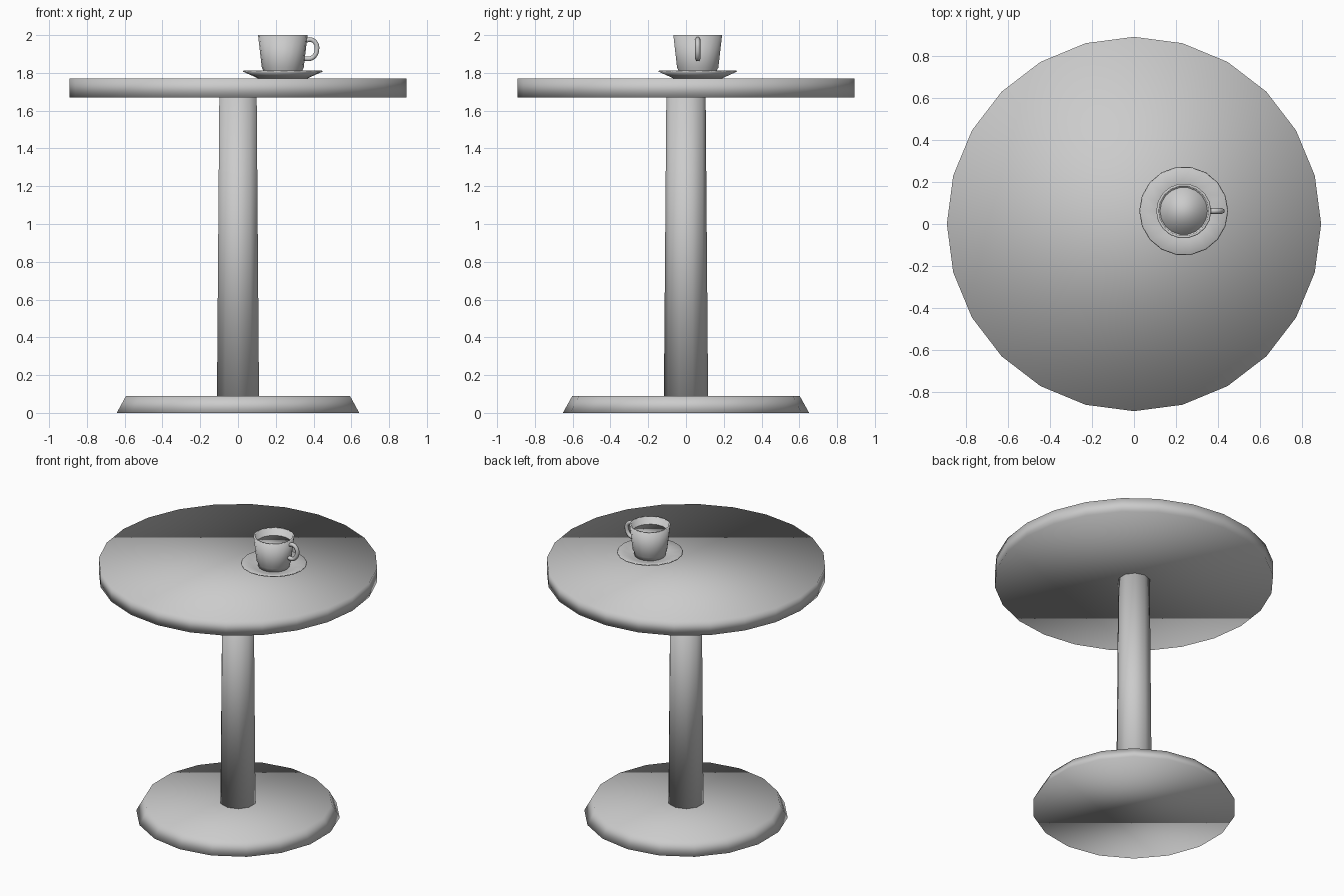
import bpy, bmesh
from math import sin, cos, pi

default = bpy.data.objects.get("Cube")
if default:
    bpy.data.objects.remove(default, do_unlink=True)

# One plain grey for the whole model
grey = bpy.data.materials.new("plain_grey")
grey.use_nodes = True
COLOUR = (0.6, 0.6, 0.6, 1.0)
grey.diffuse_color = COLOUR
bsdf = next(n for n in grey.node_tree.nodes if n.type == 'BSDF_PRINCIPLED')
bsdf.inputs["Base Color"].default_value = COLOUR
bsdf.inputs["Roughness"].default_value = 0.7

CUP_X, CUP_Y = 0.237, 0.062


def turned(name, profile, sides, x=0.0, y=0.0, phase=0.0):
    """Turn a (radius, height) profile about z, closing both ends."""
    bm = bmesh.new()
    rings = []
    for r, z in profile:
        angles = [phase + 2 * pi * i / sides for i in range(sides)]
        rings.append([bm.verts.new((r * cos(a), r * sin(a), z)) for a in angles])
    for low, high in zip(rings, rings[1:]):
        for i in range(sides):
            j = (i + 1) % sides
            bm.faces.new((low[i], low[j], high[j], high[i]))
    bm.faces.new(rings[0][::-1])
    bm.faces.new(rings[-1])
    bmesh.ops.recalc_face_normals(bm, faces=bm.faces[:])
    for f in bm.faces:
        f.smooth = True
    mesh = bpy.data.meshes.new(name)
    bm.to_mesh(mesh)
    bm.free()
    mesh.materials.append(grey)
    obj = bpy.data.objects.new(name, mesh)
    obj.location = (x, y, 0)
    bpy.context.collection.objects.link(obj)
    return obj


# Table
turned("table_base", [(0.652, 0), (0.602, 0.09)], 18, phase=pi / 2)
turned("table_column", [(0.117, 0.088), (0.104, 1.672)], 10, phase=pi / 2)
turned("table_top", [(0.892, 1.67), (0.892, 1.77)], 24)

# Saucer: a shallow dish with a thin rim
turned("saucer", [(0.13, 1.77), (0.155, 1.782), (0.212, 1.807),
                  (0.208, 1.812), (0.13, 1.79)], 18, CUP_X, CUP_Y)

# Cup: narrow foot, flared wall, hollow inside
turned("cup", [(0.1, 1.785), (0.104, 1.815), (0.111, 1.828), (0.131, 2.0),
               (0.119, 2.0), (0.1, 1.84)], 18, CUP_X, CUP_Y)
turned("drink", [(0.101, 1.845), (0.113, 1.95)], 18, CUP_X, CUP_Y)

# Cup handle: a round C-shaped tube
curve = bpy.data.curves.new("cup_handle", 'CURVE')
curve.dimensions = '3D'
curve.bevel_depth = 0.014
curve.bevel_resolution = 1
curve.resolution_u = 4
curve.use_fill_caps = True
path = [(0.122, 1.972), (0.15, 1.976), (0.175, 1.957), (0.181, 1.925),
        (0.17, 1.893), (0.147, 1.876), (0.115, 1.876)]
spline = curve.splines.new('BEZIER')
spline.bezier_points.add(len(path) - 1)
for point, (x, z) in zip(spline.bezier_points, path):
    point.co = (x, 0, z)
    point.handle_left_type = point.handle_right_type = 'AUTO'
spline.use_smooth = True
curve.materials.append(grey)
handle = bpy.data.objects.new("cup_handle", curve)
handle.location = (CUP_X, CUP_Y, 0)
bpy.context.collection.objects.link(handle)
